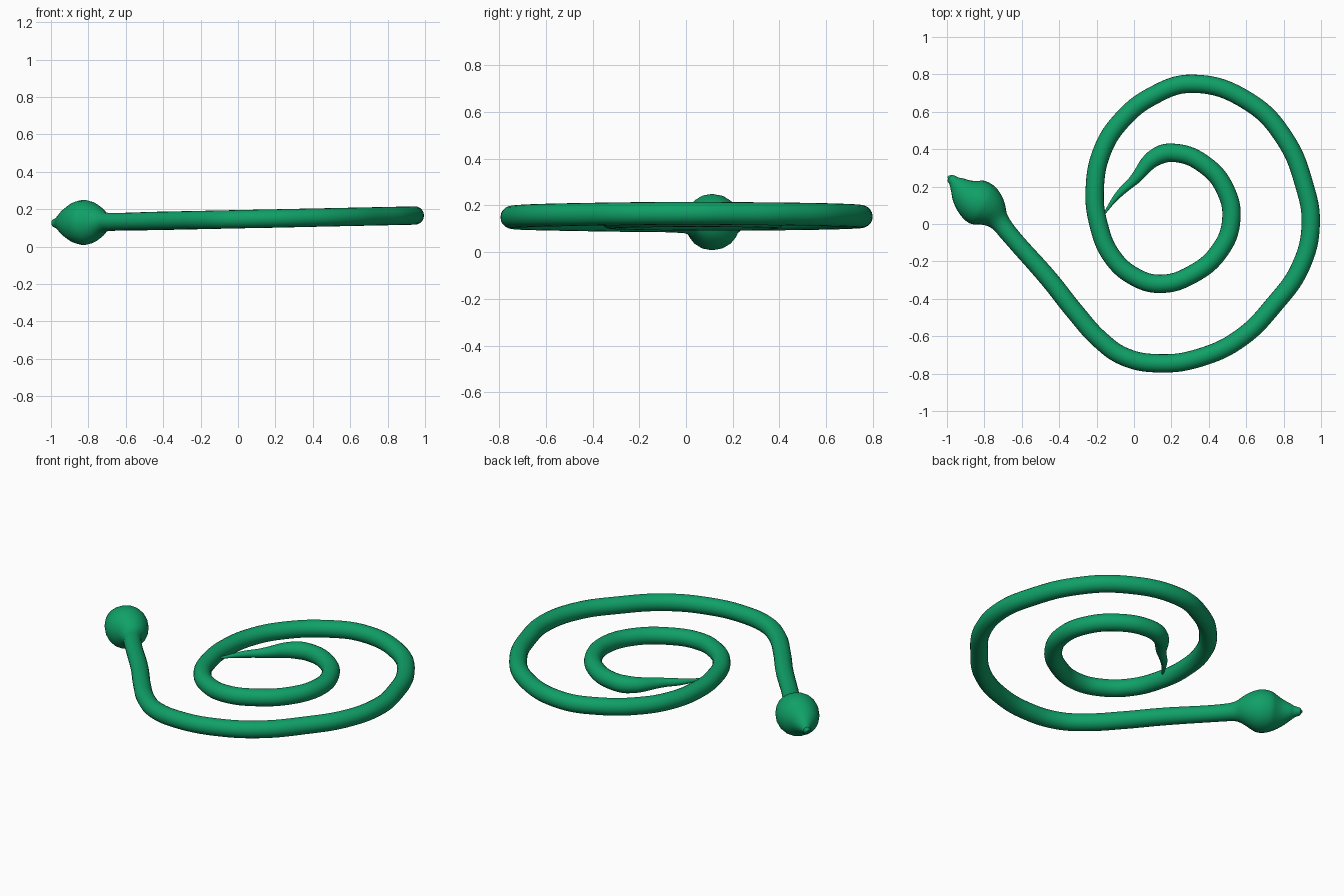
import bpy

default_cube = bpy.data.objects.get("Cube")
if default_cube:
    bpy.data.objects.remove(default_cube, do_unlink=True)

BODY = 0.049

# Head: x, y and radius from the nose to the neck
head_path = [(-.995, .255, .004), (-.985, .248, .02), (-.95, .215, .043), (-.895, .16, .092),
             (-.83, .115, .12), (-.77, .07, .099), (-.725, .02, .058), (-.67, -.05, .048)]

# Body: x and y of the two coils, at one constant radius
coil_path = [(-.45, -.3), (-.315, -.47), (-.18, -.62), (-.05, -.71), (.14, -.745),
             (.35, -.715), (.57, -.61), (.75, -.43), (.89, -.23), (.945, 0), (.91, .21),
             (.81, .45), (.62, .65), (.31, .75), (.1, .685), (-.07, .55), (-.17, .39),
             (-.21, .18), (-.19, 0), (-.12, -.17), (0, -.28), (.14, -.32), (.31, -.27),
             (.46, -.14), (.52, .02), (.49, .18), (.38, .315), (.22, .38)]

# Tail: tapering to a thin tip beside the outer coil
tail_path = [(.12, .36, .047), (0, .235, .028), (-.085, .155, .018), (-.16, .055, .006)]


def floor_tilt(x):
    """Height of the centre line: the whole body lies on a slight slope."""
    return .146 + .021 * x


def make_material(name, colour):
    material = bpy.data.materials.new(name)
    material.use_nodes = True
    material.diffuse_color = colour
    material.node_tree.nodes["Principled BSDF"].inputs["Base Color"].default_value = colour
    return material


def swept_tube(name, path, material):
    """Smooth tube through (x, y, radius) points, returned as a mesh object."""
    curve = bpy.data.curves.new(name + "_path", "CURVE")
    curve.dimensions = "3D"
    curve.bevel_depth = 1.0
    curve.bevel_resolution = 8
    curve.resolution_u = 8
    curve.use_fill_caps = True
    spline = curve.splines.new("BEZIER")
    spline.radius_interpolation = "CARDINAL"
    spline.bezier_points.add(len(path) - 1)
    for point, (x, y, radius) in zip(spline.bezier_points, path):
        point.co = (x, y, floor_tilt(x))
        point.radius = radius
        point.handle_left_type = point.handle_right_type = "AUTO"

    # Turn the swept curve into a plain mesh
    source = bpy.data.objects.new(name + "_path", curve)
    bpy.context.collection.objects.link(source)
    depsgraph = bpy.context.evaluated_depsgraph_get()
    mesh = bpy.data.meshes.new_from_object(source.evaluated_get(depsgraph))
    bpy.data.objects.remove(source, do_unlink=True)
    mesh.name = name
    mesh.materials.clear()
    mesh.materials.append(material)
    tube = bpy.data.objects.new(name, mesh)
    bpy.context.collection.objects.link(tube)
    return tube


green = make_material("emerald green", (.005, .35, .135, 1))
full_path = head_path + [(x, y, BODY) for x, y in coil_path] + tail_path
snake = swept_tube("snake_body", full_path, green)

# Smooth shading along the whole skin
bpy.ops.object.select_all(action="DESELECT")
snake.select_set(True)
bpy.context.view_layer.objects.active = snake
bpy.ops.object.shade_smooth_by_angle()
